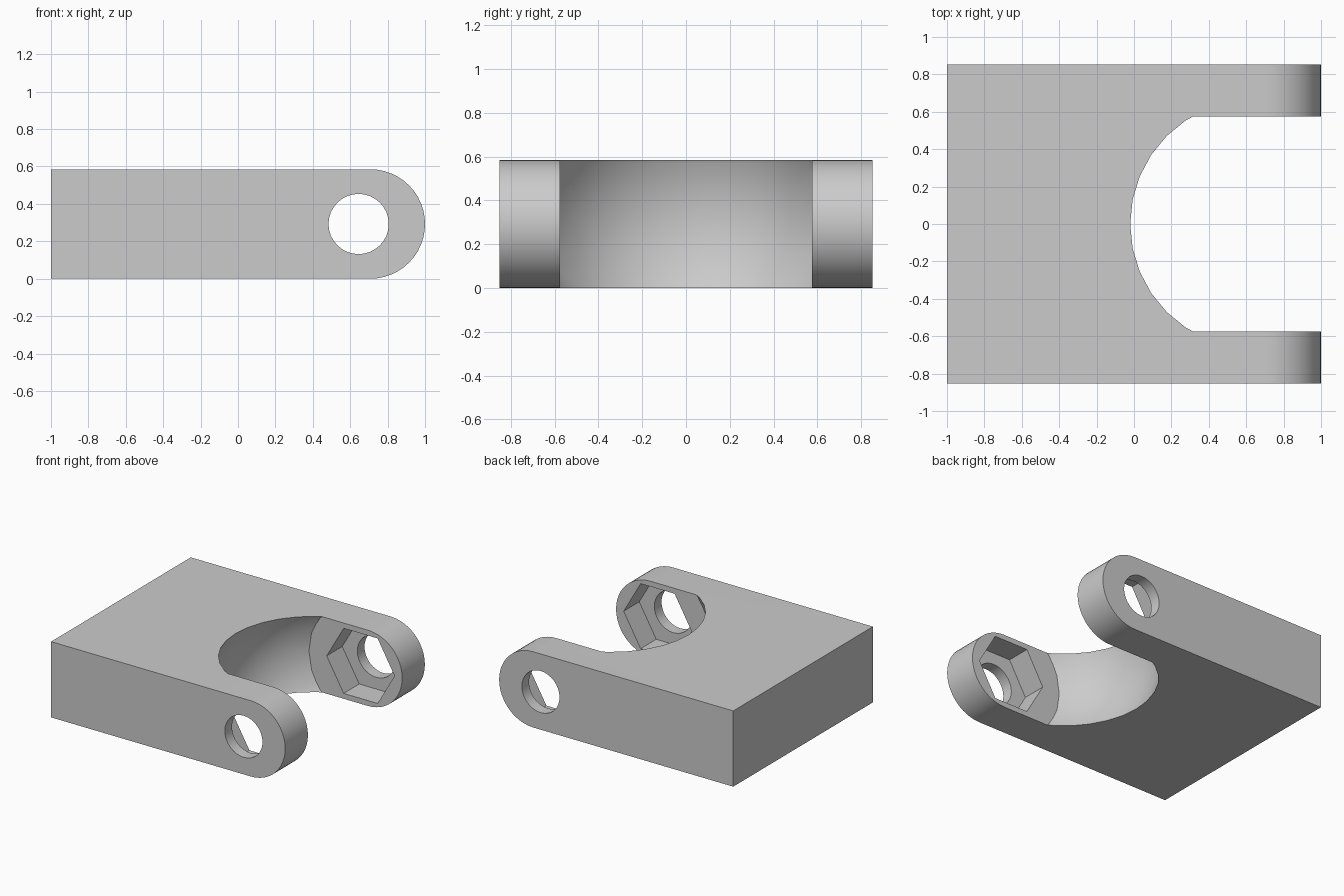
import bpy, bmesh, math
from mathutils import Matrix, Vector

old = bpy.data.objects.get("Cube")
if old:
    bpy.data.objects.remove(old, do_unlink=True)

HEIGHT = 0.585
MID = HEIGHT / 2
HALF_WIDTH = 0.852
ARM_INNER = 0.575
PIVOT = Vector((0.645, 0, MID))

grey = bpy.data.materials.new("plain grey")
grey.use_nodes = True
colour = (0.6, 0.6, 0.6, 1)
grey.diffuse_color = colour
grey.node_tree.nodes["Principled BSDF"].inputs["Base Color"].default_value = colour


def make_object(name, bm):
    bmesh.ops.recalc_face_normals(bm, faces=bm.faces)
    mesh = bpy.data.meshes.new(name)
    bm.to_mesh(mesh)
    bm.free()
    mesh.materials.append(grey)
    obj = bpy.data.objects.new(name, mesh)
    bpy.context.collection.objects.link(obj)
    return obj


def prism(name, profile, half_length):
    """Extrude an (x, z) profile symmetrically along y."""
    bm = bmesh.new()
    face = bm.faces.new([bm.verts.new((x, -half_length, z)) for x, z in profile])
    moved = bmesh.ops.extrude_face_region(bm, geom=[face])["geom"]
    verts = [v for v in moved if isinstance(v, bmesh.types.BMVert)]
    bmesh.ops.translate(bm, verts=verts, vec=(0, 2 * half_length, 0))
    return make_object(name, bm)


def ring(radius, sides):
    return [(PIVOT.x + radius * math.cos(math.tau * i / sides),
             PIVOT.z + radius * math.sin(math.tau * i / sides)) for i in range(sides)]


# Block with a rounded end
steps = 24
end_x = 1 - MID
outline = [(-1, HEIGHT), (-1, 0)]
for i in range(steps + 1):
    a = math.pi * (i / steps - 0.5)
    outline.append((end_x + MID * math.cos(a), MID + MID * math.sin(a)))
body = prism("fork_bracket", outline, HALF_WIDTH)

# Ball socket cutter, flattened where it meets the arms
bm = bmesh.new()
bmesh.ops.create_uvsphere(bm, u_segments=32, v_segments=16, radius=0.728,
                          matrix=Matrix.Translation(PIVOT))
for side in (-1, 1):
    cut = bmesh.ops.bisect_plane(bm, geom=bm.verts[:] + bm.edges[:] + bm.faces[:],
                                 plane_co=(0, side * ARM_INNER, 0),
                                 plane_no=(0, side, 0), clear_outer=True)
    rim = [e for e in cut["geom_cut"] if isinstance(e, bmesh.types.BMEdge)]
    bmesh.ops.contextual_create(bm, geom=rim)
socket = make_object("socket_cutter", bm)

# Hexagonal nut pockets and the bolt hole through both arms
pockets = prism("nut_pocket_cutter", ring(0.29, 6), ARM_INNER + 0.19)
hole = prism("bolt_hole_cutter", ring(0.161, 32), 1)

bpy.ops.object.select_all(action="DESELECT")
body.select_set(True)
bpy.context.view_layer.objects.active = body
for cutter in (socket, pockets, hole):
    mod = body.modifiers.new(cutter.name, "BOOLEAN")
    mod.operation = "DIFFERENCE"
    mod.solver = "EXACT"
    mod.object = cutter
    bpy.ops.object.modifier_apply(modifier=mod.name)
    bpy.data.objects.remove(cutter, do_unlink=True)

bpy.ops.object.shade_smooth_by_angle(angle=math.radians(30))
